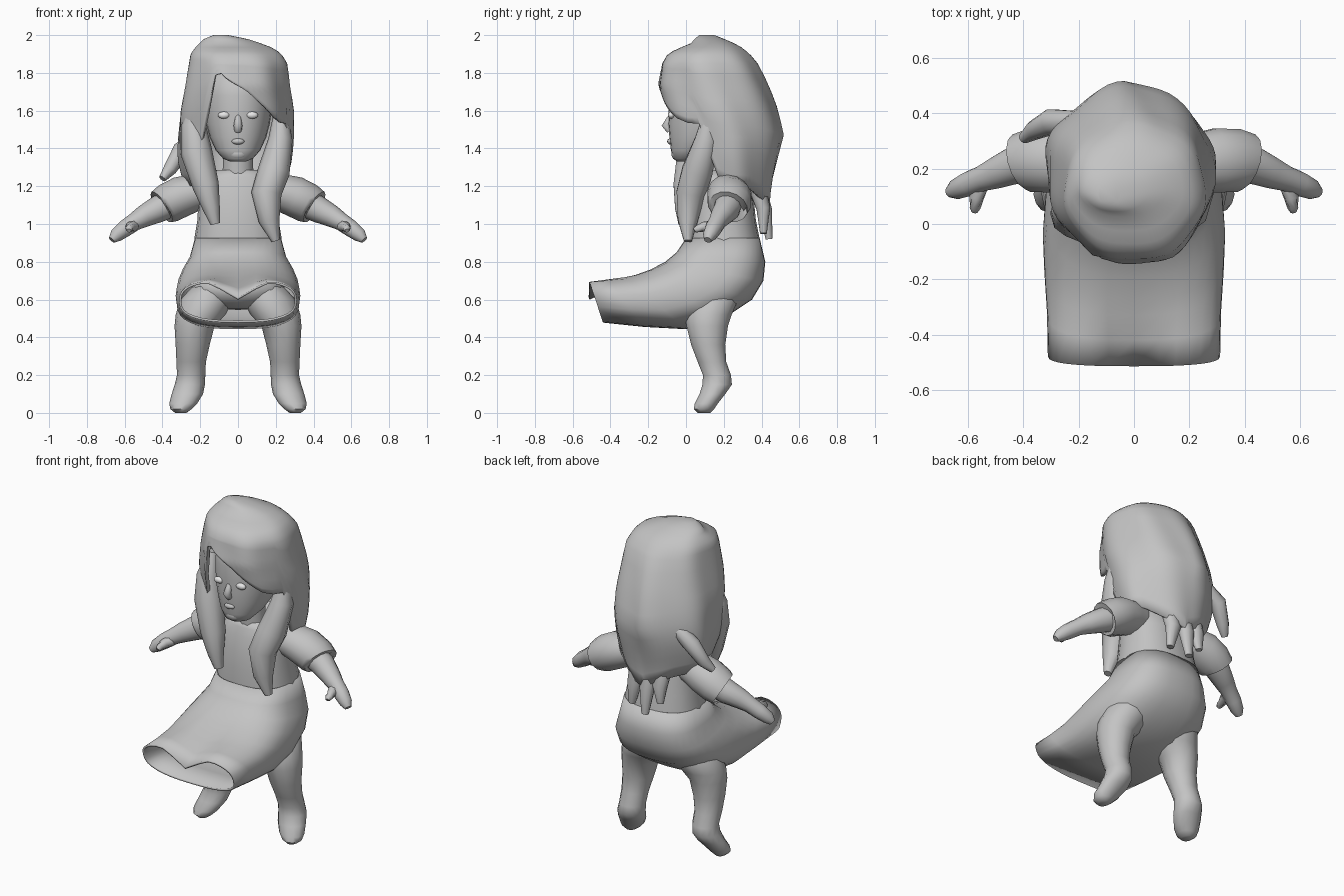
import bpy, bmesh, math
from mathutils import Vector

grey = bpy.data.materials.new("clay_grey")
grey.diffuse_color = (0.55, 0.55, 0.55, 1)
pale = bpy.data.materials.new("eye_white")
pale.diffuse_color = (0.85, 0.85, 0.85, 1)


def finish(name, bm, mat=grey, angle=50, mirror=False, thick=0):
    bmesh.ops.recalc_face_normals(bm, faces=bm.faces)
    me = bpy.data.meshes.new(name)
    bm.to_mesh(me)
    bm.free()
    ob = bpy.data.objects.new(name, me)
    bpy.context.collection.objects.link(ob)
    me.materials.append(mat)
    bpy.ops.object.select_all(action='DESELECT')
    bpy.context.view_layer.objects.active = ob
    ob.select_set(True)
    bpy.ops.object.shade_smooth_by_angle(angle=math.radians(angle))
    if thick:
        s = ob.modifiers.new("thickness", 'SOLIDIFY')
        s.thickness, s.offset = thick, -1
    if mirror:
        ob.modifiers.new("mirror", 'MIRROR')
    return ob


def loft(name, rings, caps=(True, True), **kw):
    """Skin a list of equal-length point rings."""
    bm = bmesh.new()
    vs = [[bm.verts.new(p) for p in r] for r in rings]
    n = len(vs[0])
    for a, b in zip(vs, vs[1:]):
        for i in range(n):
            j = (i + 1) % n
            bm.faces.new((a[i], a[j], b[j], b[i]))
    for ring, cap in ((vs[0], caps[0]), (vs[-1], caps[1])):
        if cap:
            bm.faces.new(ring)
    return finish(name, bm, **kw)


def power(t, p):
    return math.copysign(abs(t) ** p, t)


def ellipse(c, u, v, n, p=1.0):
    c, u, v = Vector(c), Vector(u), Vector(v)
    return [c + u * power(math.cos(a), p) + v * power(math.sin(a), p)
            for a in (2 * math.pi * i / n for i in range(n))]


def tube(name, path, n=12, flat=1.0, **kw):
    """Round limb or hair lock: path of (x, y, z, radius)."""
    pts = [Vector(p[:3]) for p in path]
    rings = []
    for i, p in enumerate(path):
        t = (pts[min(i + 1, len(pts) - 1)] - pts[max(i - 1, 0)]).normalized()
        side = t.cross(Vector((0, 1, 0))).normalized()
        rings.append(ellipse(pts[i], side * p[3], side.cross(t) * p[3] * flat, n))
    return loft(name, rings, **kw)


def stack(name, rows, n=20, p=1.0, **kw):
    """Level sections: rows of (z, centre x, half width, front y, back y)."""
    return loft(name, [ellipse((x, (f + b) / 2, z), (w, 0, 0), (0, (b - f) / 2, 0), n, p)
                       for z, x, w, f, b in rows], **kw)


def ball(name, c, r, mat=grey, mirror=False, seg=16):
    bm = bmesh.new()
    bmesh.ops.create_uvsphere(bm, u_segments=seg, v_segments=seg // 2 + 2, radius=1)
    for v in bm.verts:
        v.co = Vector([c[k] + v.co[k] * r[k] for k in range(3)])
    return finish(name, bm, mat, mirror=mirror)


def lerp(keys, t):
    """Interpolate rows whose first entry is the key, in rising order."""
    t = min(max(t, keys[0][0]), keys[-1][0])
    for a, b in zip(keys, keys[1:]):
        if t <= b[0]:
            k = (t - a[0]) / (b[0] - a[0])
            return [p + (q - p) * k for p, q in zip(a[1:], b[1:])]


# Torso and neck
stack("torso", [(0.90, 0, .232, .005, .39), (0.93, 0, .23, .005, .388), (1.02, 0, .215, .01, .37),
                (1.12, 0, .21, .02, .36), (1.20, 0, .205, .04, .34), (1.25, 0, .17, .055, .30),
                (1.285, 0, .115, .07, .25)], p=0.85, angle=70)
stack("neck", [(1.2, 0, .09, .065, .23), (1.3, 0, .08, .06, .21), (1.42, 0, .08, .05, .2)], n=14)

# Skirt swept forward: front y, front z, back y, back z, half width, centre dip
rings = []
for fy, fz, by, bz, w, dip in [(0, .925, .39, .925, .228, 0), (-.05, .85, .42, .80, .255, 0),
                               (-.11, .80, .41, .70, .295, 0), (-.19, .765, .35, .60, .32, .01),
                               (-.27, .74, .2, .50, .33, .02), (-.33, .73, 0, .443, .325, .035),
                               (-.42, .72, -.22, .455, .315, .06), (-.515, .71, -.44, .478, .312, .1)]:
    ring = ellipse((0, (fy + by) / 2, (fz + bz) / 2), (w, 0, 0),
                   (0, (fy - by) / 2, (fz - bz) / 2), 32, 0.75)
    for i, p in enumerate(ring):
        if 0 < i < 16:
            p.z -= dip * math.exp(-(p.x / .1) ** 2)
    rings.append(ring)
loft("skirt", rings, caps=(False, False), thick=0.012)

# Pelvis and legs
ball("pelvis", (0, .15, .655), (.25, .17, .11))
stack("leg", [(.67, .13, .11, .03, .27), (.60, .165, .14, .0, .28), (.52, .198, .132, -.01, .245),
              (.46, .23, .106, .0, .225), (.36, .24, .09, .025, .21), (.27, .248, .078, .06, .215),
              (.20, .248, .075, .088, .24), (.15, .255, .08, .085, .245), (.10, .268, .083, .07, .21),
              (.05, .29, .074, .045, .17), (.02, .302, .056, .04, .15), (.0, .303, .03, .06, .13)],
      n=14, mirror=True)

# Sleeves, arms, hands
tube("sleeve", [(.12, .21, 1.18, .08), (.22, .22, 1.168, .098), (.30, .23, 1.145, .108),
                (.37, .23, 1.11, .106), (.405, .225, 1.09, .096), (.385, .225, 1.1, .08)],
     n=14, flat=1.1, mirror=True)
tube("arm", [(.36, .225, 1.11, .075), (.43, .215, 1.075, .070), (.50, .185, 1.04, .058),
             (.55, .165, 1.01, .047), (.60, .145, .975, .045), (.645, .125, .94, .037),
             (.668, .115, .915, .02)], n=12, mirror=True)
tube("thumb", [(.555, .14, .99, .032), (.57, .095, .985, .027), (.575, .06, .975, .021),
               (.577, .045, .965, .012)], n=8, mirror=True, angle=60)

# Head with nose, lips, chin and eyes
stack("head", [(1.33, 0, .04, -.045, .04), (1.345, 0, .078, -.068, .08), (1.39, 0, .118, -.08, .17),
               (1.46, 0, .15, -.088, .26), (1.53, 0, .168, -.094, .3), (1.60, 0, .178, -.092, .32),
               (1.68, 0, .18, -.095, .33), (1.76, 0, .17, -.08, .31), (1.84, 0, .11, -.0, .24)],
      n=24, p=.95, angle=70)
tube("nose", [(0, -.07, 1.585, .014), (0, -.09, 1.55, .018), (0, -.107, 1.522, .023),
              (0, -.085, 1.495, .02)], n=10, angle=80)
ball("lips", (0, -.083, 1.437), (.034, .017, .016), seg=12)
ball("chin", (0, -.045, 1.372), (.05, .033, .035))
ball("eye", (.075, -.078, 1.576), (.032, .018, .019), pale, True, 12)

# Main hair shell: level sections plus a hem height for each direction
section = [(1.05, -.02, .20, .03, .44), (1.2, -.015, .265, .0, .455), (1.35, -.02, .303, -.05, .49),
           (1.47, -.015, .305, -.09, .518), (1.6, -.01, .3, -.13, .485), (1.73, -.005, .275, -.152, .435),
           (1.85, 0, .258, -.13, .375), (1.90, -.01, .24, -.1, .335), (1.93, -.02, .21, -.045, .30),
           (1.95, -.035, .175, .02, .27), (1.985, -.07, .105, .05, .19), (2.0, -.09, .04, .07, .15)]
hem = [(-180, 1.2), (-150, 1.2), (-135, 1.28), (-124, 1.45), (-119, 1.62), (-113, 1.82), (-104, 1.78),
       (-79, 1.7), (-64, 1.63), (-48, 1.56), (-36, 1.535), (-22, 1.53), (-16, 1.25), (0, 1.2),
       (30, 1.19), (60, 1.12), (90, 1.08), (130, 1.16), (180, 1.2)]
rings = []
for row in range(18):
    ring = []
    for i in range(60):
        d = -180 + 6 * i
        a = math.radians(d)
        z = 2 - .15 * row / 7 if row < 8 else 1.85 + (lerp(hem, d)[0] - 1.85) * (row - 7) / 10
        x, w, f, b = lerp(section, z)
        k = 1 + .025 * math.sin(7 * a + 5 * z) * min(1, (2 - z) * 5)
        e = .95
        if d > 0:  # the back narrows towards a ridge lower down
            e += min(.22, max(0, 1.9 - z) * .6) * math.sin(a)
        ring.append((x + w * k * power(math.cos(a), e),
                     (f + b) / 2 + (b - f) / 2 * k * power(math.sin(a), e), z))
    rings.append(ring)
loft("hair", rings, caps=(True, False), thick=0.02, angle=45)

# Loose locks: front pair, back strands and one flick at the side
locks = {
    "front_lock_left": [(-.22, .07, 1.66, .03), (-.235, .05, 1.52, .066), (-.22, .035, 1.38, .084),
                        (-.17, .0, 1.2, .07), (-.14, -.015, 1.08, .045), (-.12, -.015, 1.0, .026)],
    "front_lock_right": [(.225, .13, 1.62, .03), (.225, .11, 1.45, .064), (.19, .06, 1.28, .085),
                         (.15, .025, 1.16, .08), (.165, .01, 1.02, .056), (.2, .01, .91, .022)],
    "side_flick": [(-.2, .37, 1.46, .04), (-.30, .37, 1.39, .048), (-.36, .34, 1.29, .036),
                   (-.40, .31, 1.24, .02)],
    "back_strand_a": [(-.12, .36, 1.25, .05), (-.11, .41, 1.1, .045), (-.12, .42, 1.0, .02)],
    "back_strand_b": [(-.04, .36, 1.25, .06), (-.03, .42, 1.07, .045), (-.03, .44, .92, .022)],
    "back_strand_c": [(.05, .36, 1.25, .06), (.06, .41, 1.08, .045), (.08, .41, .95, .022)],
}
for name, path in locks.items():
    tube(name, path, n=10, flat=.85 if "back" in name else 1.0, angle=60)
